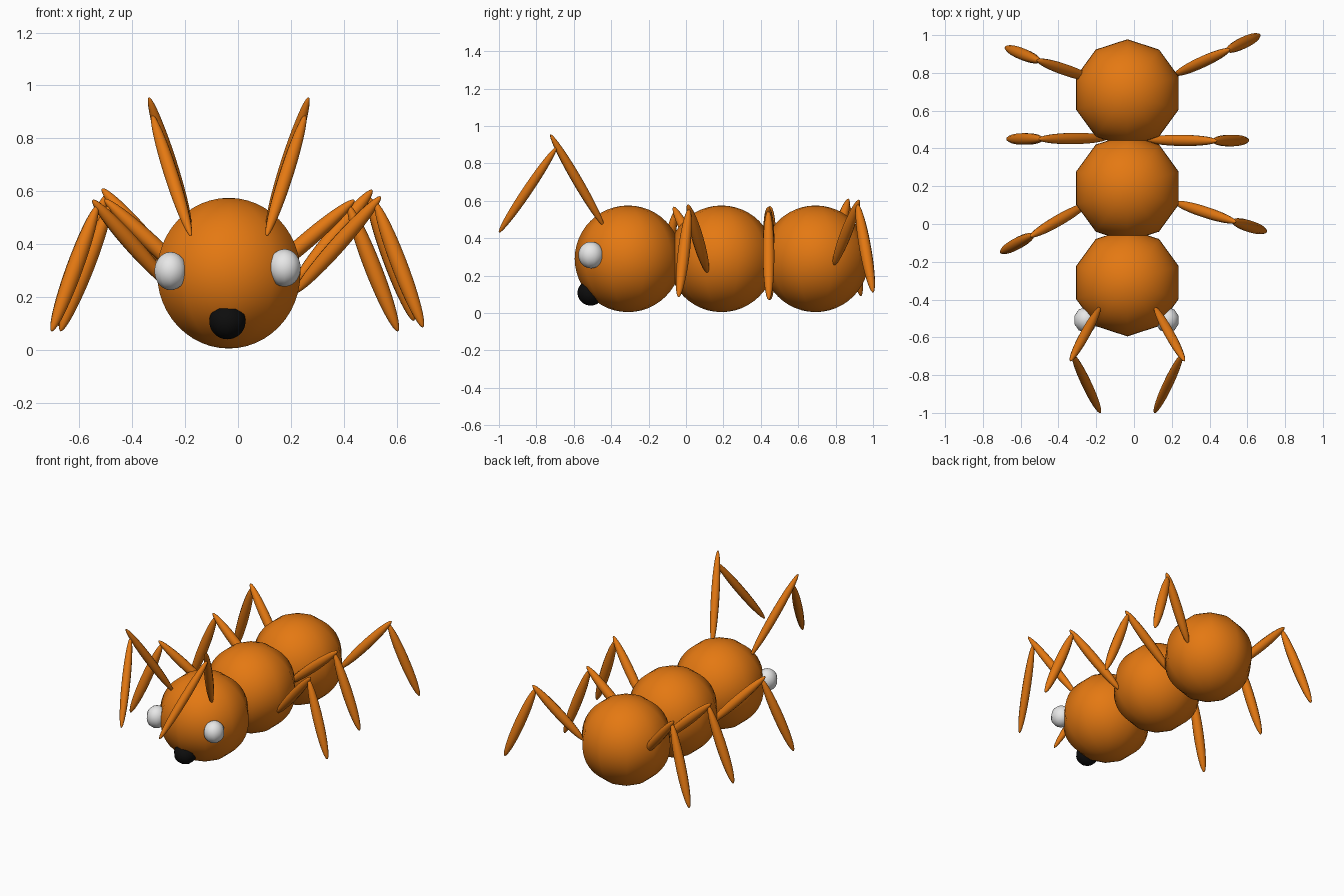
import bpy
from mathutils import Vector

cube = bpy.data.objects.get("Cube")
if cube:
    bpy.data.objects.remove(cube)


def material(name, rgb, roughness=0.5):
    m = bpy.data.materials.new(name)
    m.use_nodes = True
    m.diffuse_color = (*rgb, 1)
    bsdf = m.node_tree.nodes["Principled BSDF"]
    bsdf.inputs["Base Color"].default_value = (*rgb, 1)
    bsdf.inputs["Roughness"].default_value = roughness
    return m


ORANGE = material("orange", (0.78, 0.19, 0.006))
WHITE = material("white", (0.8, 0.8, 0.8))
BLACK = material("black", (0.004, 0.004, 0.004))

MID_X = -0.035      # body axis
BODY_R = 0.285


def ball(name, centre, radii, mat):
    """Smooth ten-sided sphere scaled to the given radii."""
    bpy.ops.mesh.primitive_uv_sphere_add(segments=10, ring_count=24, location=centre)
    ob = bpy.context.object
    ob.name = name
    ob.scale = radii
    ob.data.materials.append(mat)
    bpy.ops.object.shade_smooth()
    return ob


def spindle(name, start, end, radius):
    """Slender ellipsoid whose tips lie at start and end."""
    a, b = Vector(start), Vector(end)
    ob = ball(name, (a + b) / 2, (radius, radius, (b - a).length / 2), ORANGE)
    ob.rotation_euler = (b - a).to_track_quat('Z', 'Y').to_euler()
    return ob


# Body: three equal balls in a row
for name, y in (("head", -0.31), ("thorax", 0.19), ("abdomen", 0.693)):
    ball(name, (MID_X, y, 0.29), (BODY_R,) * 3, ORANGE)

# Face
ball("right_eye", (-0.255, -0.508, 0.298), (0.064, 0.068, 0.072), WHITE)
ball("left_eye", (0.176, -0.508, 0.31), (0.064, 0.068, 0.071), WHITE)
ball("nose", (MID_X - 0.005, -0.51, 0.108), (0.072, 0.07, 0.068), BLACK)

# Antennae, mirrored about the body axis
for side, s in (("left", 1), ("right", -1)):
    def at(dx, y, z):
        return (MID_X + s * dx, y, z)
    spindle(side + "_antenna_base", at(0.145, -0.44, 0.465), at(0.302, -0.725, 0.955), 0.027)
    spindle(side + "_antenna_tip", at(0.29, -0.69, 0.89), at(0.143, -1.0, 0.43), 0.027)

# Legs: hip, knee and foot of each
LEGS = {
    "left_front": ((0.215, 0.115, 0.215), (0.54, 0.01, 0.58), (0.70, -0.04, 0.085)),
    "left_middle": ((0.07, 0.445, 0.25), (0.44, 0.44, 0.567), (0.605, 0.443, 0.07)),
    "left_rear": ((0.215, 0.79, 0.255), (0.508, 0.925, 0.605), (0.665, 1.0, 0.11)),
    "right_front": ((-0.25, 0.105, 0.23), (-0.55, -0.067, 0.567), (-0.705, -0.15, 0.07)),
    "right_middle": ((-0.14, 0.455, 0.23), (-0.505, 0.45, 0.57), (-0.672, 0.45, 0.07)),
    "right_rear": ((-0.215, 0.765, 0.27), (-0.515, 0.868, 0.61), (-0.68, 0.935, 0.09)),
}
for name, (hip, knee, foot) in LEGS.items():
    spindle(name + "_upper_leg", hip, knee, 0.031)
    top = Vector(knee).lerp(Vector(hip), 0.06)
    spindle(name + "_lower_leg", top, foot, 0.032)
